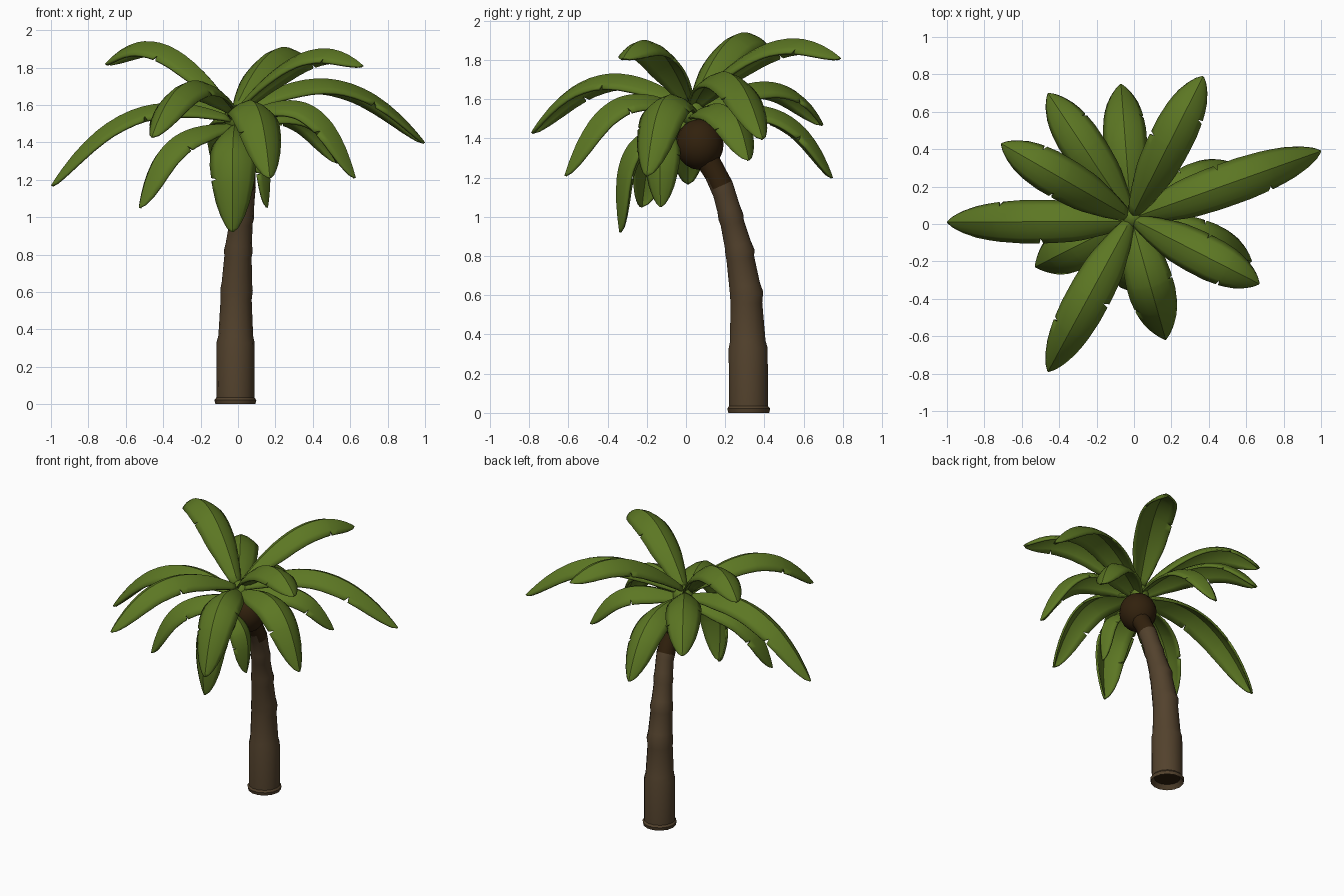
import bpy, math
from mathutils import Vector

if "Cube" in bpy.data.objects:
    bpy.data.objects.remove(bpy.data.objects["Cube"])


def material(name, rgb):
    m = bpy.data.materials.new(name)
    m.diffuse_color = (*rgb, 1)
    m.use_nodes = True
    m.node_tree.nodes["Principled BSDF"].inputs["Base Color"].default_value = m.diffuse_color
    return m


GREEN = material("leaf green", (0.108, 0.185, 0.017))
BARK = material("bark brown", (0.086, 0.054, 0.026))
DARK = material("dark brown", (0.031, 0.015, 0.004))


def make(name, verts, faces, mats, angle=35):
    me = bpy.data.meshes.new(name)
    me.from_pydata(verts, [], faces)
    for m in mats:
        me.materials.append(m)
    ob = bpy.data.objects.new(name, me)
    bpy.context.collection.objects.link(ob)
    smooth(ob, angle)
    return ob


def smooth(ob, angle):
    bpy.ops.object.select_all(action='DESELECT')
    ob.select_set(True)
    bpy.context.view_layer.objects.active = ob
    bpy.ops.object.shade_smooth_by_angle(angle=math.radians(angle))


# Trunk: leaning stack of tapering bark segments (x, y, z, radius)
RINGS = [(-.014, .320, .03, .085), (-.014, .320, 0, .107), (-.014, .320, .022, .112),
         (-.014, .319, .035, .102), (-.013, .317, .33, .102), (-.012, .315, .365, .093),
         (-.010, .308, .56, .083), (-.008, .309, .61, .087), (-.006, .299, .65, .081),
         (.000, .277, .79, .073), (.002, .275, .82, .077), (.005, .264, .86, .070),
         (.016, .236, .97, .062), (.020, .229, 1.0, .066), (.024, .218, 1.04, .061),
         (.032, .195, 1.12, .059), (.034, .180, 1.16, .061), (.035, .150, 1.22, .058),
         (.035, .110, 1.29, .062)]
SIDES = 14
verts, faces = [], []
for i, (x, y, z, r) in enumerate(RINGS):
    a = Vector(RINGS[max(i - 1, 0)][:3])
    b = Vector(RINGS[min(i + 1, len(RINGS) - 1)][:3])
    t = (b - a).normalized() if i > 3 else Vector((0, 0, 1))
    u = Vector((1, 0, 0))
    u = (u - t * u.dot(t)).normalized()
    v = t.cross(u)
    for k in range(SIDES):
        ang = 2 * math.pi * k / SIDES
        verts.append(Vector((x, y, z)) + (u * math.cos(ang) + v * math.sin(ang)) * r)
for i in range(len(RINGS) - 1):
    for k in range(SIDES):
        n = (k + 1) % SIDES
        faces.append((i * SIDES + k, i * SIDES + n, (i + 1) * SIDES + n, (i + 1) * SIDES + k))
faces.append(tuple(reversed(range(SIDES))))      # recessed underside
trunk = make("trunk", verts, faces, [BARK, DARK], 30)
for p in trunk.data.polygons:
    p.material_index = 1 if p.center.z > 1.17 or p.normal.z < -.9 else 0

# Crown heart: dark ball that the fronds grow from
bpy.ops.mesh.primitive_uv_sphere_add(segments=16, ring_count=10, radius=.122, location=(.025, .07, 1.37))
ball = bpy.context.object
ball.name = "crown_heart"
ball.scale.z = 1.07
ball.data.materials.append(DARK)
smooth(ball, 30)

# Small green bud joining the frond stems
bpy.ops.mesh.primitive_uv_sphere_add(segments=12, ring_count=8, radius=.07, location=(-.005, .04, 1.53))
bud = bpy.context.object
bud.name = "crown_bud"
bud.data.materials.append(GREEN)
smooth(bud, 30)

PROFILE = [(0, .25), (.12, .6), (.28, .92), (.45, 1), (.62, 1), (.78, .9),
           (.88, .72), (.95, .48), (.985, .25), (1, .06)]


def leaf_width(t):
    for (a, wa), (b, wb) in zip(PROFILE, PROFILE[1:]):
        if t <= b:
            return wa + (wb - wa) * (t - a) / (b - a)
    return PROFILE[-1][1]


def frond(name, tip, root_z, mid, half=.116, root=(-.015, .03), notches=(.5, .74), droop=.07):
    """Arched leaf along a curve from the crown, through mid (fraction, height), to tip."""
    p0 = Vector((*root, root_z))
    p3 = Vector(tip)
    pm = p0.lerp(p3, mid[0])
    pm.z = mid[1]
    q = pm * 2 - (p0 + p3) / 2
    d = Vector((p3.x - p0.x, p3.y - p0.y, 0)).normalized()
    side = Vector((-d.y, d.x, 0))
    c1 = p0.lerp(q, 2 / 3) - Vector((0, 0, droop * .6))
    c2 = p3.lerp(q, 2 / 3) + Vector((0, 0, droop)) + d * .02
    ts = [(i / 16, 1, 1) for i in range(16)] + [(.965, 1, 1), (.985, 1, 1), (1, 1, 1)]
    for j, n in enumerate(notches):        # narrow tears on alternating edges
        ts = [s for s in ts if abs(s[0] - n) > .02]
        cut = (.76, 1) if j % 2 else (1, .76)
        ts += [(n - .012, 1, 1), (n, *cut), (n + .012, 1, 1)]
    ts.sort()
    verts, faces = [], []
    us = (-1, -.75, -.4, 0, .4, .75, 1)
    for t, left, right in ts:
        s = 1 - t
        p = p0 * s ** 3 + c1 * 3 * s * s * t + c2 * 3 * s * t * t + p3 * t ** 3
        tan = ((c1 - p0) * s * s + (c2 - c1) * 2 * s * t + (p3 - c2) * t * t).normalized()
        nrm = tan.cross(side)
        w = half * leaf_width(t)
        for u in us:
            k = u * (left if u == -1 else right if u == 1 else 1)
            verts.append(p + side * (w * k) - nrm * (w * .64 * abs(k) ** 1.6))
    m = len(us)
    for i in range(len(ts) - 1):
        for k in range(m - 1):
            a = i * m + k
            faces.append((a, a + m, a + m + 1, a + 1))
    ob = make(name, verts, faces, [GREEN], 40)
    s = ob.modifiers.new("thickness", 'SOLIDIFY')
    s.thickness = .014
    s.offset = -1


# Fronds: tip, root height, (fraction along, ridge height)
FRONDS = [
    ("right_long", (1.0, .39, 1.40), 1.56, (.48, 1.73), {}),
    ("back_right_high", (.37, .79, 1.81), 1.58, (.5, 1.88), {"droop": .04}),
    ("back_low", (-.07, .75, 1.20), 1.53, (.58, 1.54), {}),
    ("back_left", (-.46, .70, 1.47), 1.55, (.54, 1.68), {}),
    ("left_high", (-.71, .43, 1.82), 1.56, (.5, 1.91), {"droop": .04}),
    ("left_long", (-1.0, .01, 1.17), 1.53, (.5, 1.58), {"root": (-.015, .015)}),
    ("front_left_low", (-.53, -.23, 1.05), 1.50, (.62, 1.42), {"half": .124}),
    ("front_left_long", (-.46, -.79, 1.43), 1.57, (.5, 1.72), {}),
    ("front_drooping", (-.03, -.34, .92), 1.50, (.85, 1.36), {"half": .125}),
    ("inner_drooping", (.16, -.13, 1.05), 1.47, (.86, 1.33), {"half": .09, "root": (-.01, -.10)}),
    ("front_right", (.17, -.62, 1.21), 1.54, (.56, 1.60), {"half": .126}),
    ("right_high", (.67, -.32, 1.81), 1.57, (.5, 1.87), {"droop": .04}),
    ("right_low", (.63, -.20, 1.21), 1.53, (.58, 1.60), {"half": .124}),
    ("back_right_low", (.54, .32, 1.29), 1.52, (.56, 1.56), {}),
]
for name, tip, rz, mid, kw in FRONDS:
    frond("frond_" + name, tip, rz, mid, **kw)
